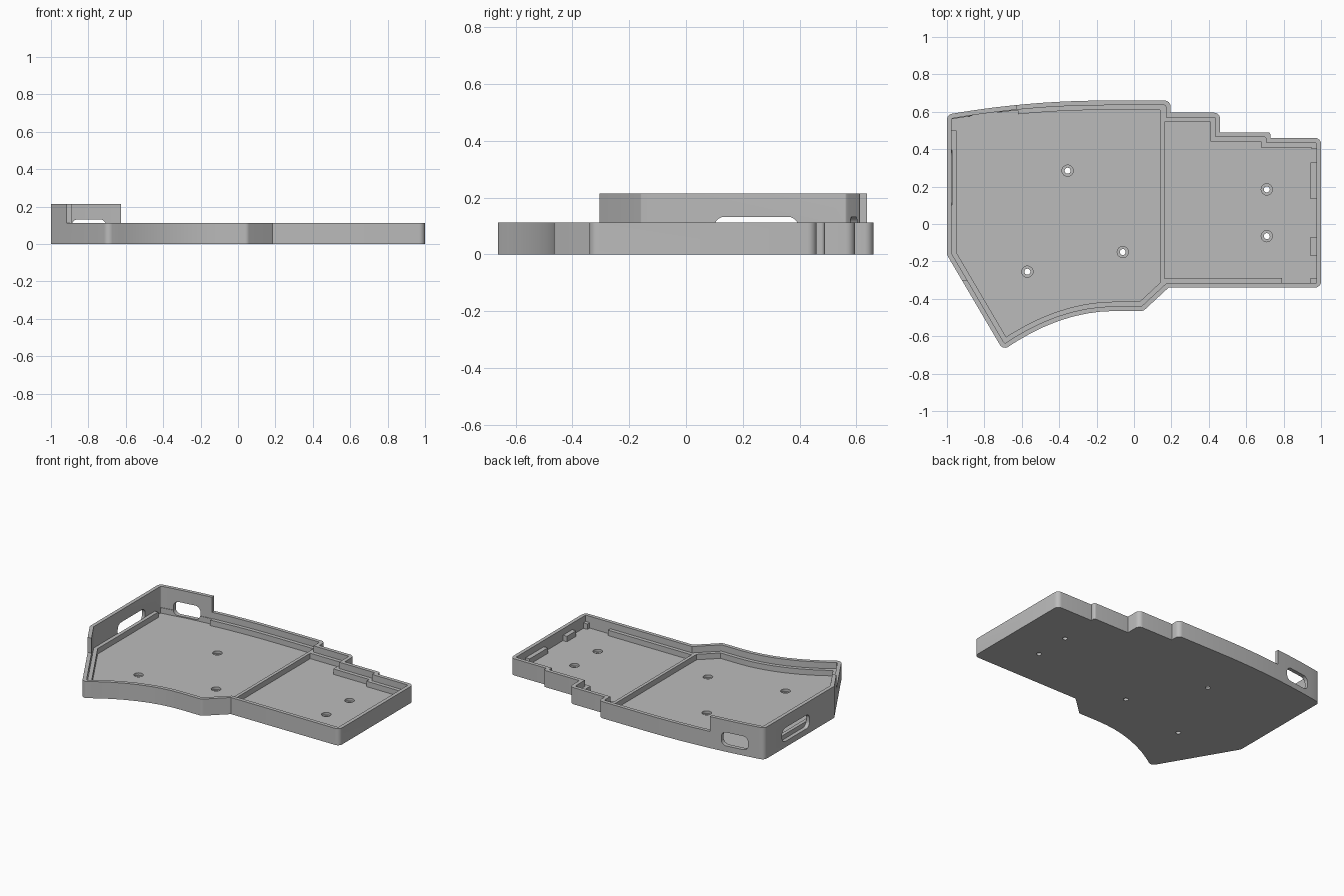
import bpy, bmesh, math
from mathutils import Vector

if "Cube" in bpy.data.objects:
    bpy.data.objects.remove(bpy.data.objects["Cube"], do_unlink=True)

RIM, TALL, FLOOR, LEDGE = 0.113, 0.215, 0.033, 0.07
WALL, SHELF = 0.025, 0.05

grey = bpy.data.materials.new("case grey")
grey.use_nodes = True
grey.diffuse_color = (0.5, 0.5, 0.5, 1)
grey.node_tree.nodes["Principled BSDF"].inputs["Base Color"].default_value = (0.5, 0.5, 0.5, 1)


def rect(a0, a1, b0, b1):
    return [Vector(p) for p in ((a0, b0), (a1, b0), (a1, b1), (a0, b1))]


def inset(pts, d):
    """Mitred inward offset of a counter-clockwise outline."""
    out = []
    for i, p in enumerate(pts):
        u = (p - pts[i - 1]).normalized()
        v = (pts[(i + 1) % len(pts)] - p).normalized()
        n, m = Vector((-u.y, u.x)), Vector((-v.y, v.x))
        out.append(p + (n + m) * d / (1 + n.dot(m)))
    return out


def fillet(pts, r, steps=6):
    """Round the convex corners of an outline."""
    out = []
    for i, p in enumerate(pts):
        a, b = pts[i - 1] - p, pts[(i + 1) % len(pts)] - p
        turn = math.atan2((-a).cross(b), (-a).dot(b))
        if turn < math.radians(20):
            out.append(p)
            continue
        t = min(r * math.tan(turn / 2), 0.47 * a.length, 0.47 * b.length)
        rad = t / math.tan(turn / 2)
        u = -a.normalized()
        start = p - u * t
        centre = start + Vector((-u.y, u.x)) * rad
        for k in range(steps + 1):
            s = turn * k / steps
            w = start - centre
            out.append(centre + Vector((w.x * math.cos(s) - w.y * math.sin(s),
                                        w.x * math.sin(s) + w.y * math.cos(s))))
    return out


def prism(name, pts, c0, c1, place=lambda a, b, c: (a, b, c)):
    bm = bmesh.new()
    low, high = ([bm.verts.new(place(p.x, p.y, c)) for p in pts] for c in (c0, c1))
    bm.faces.new(low[::-1])
    bm.faces.new(high)
    for i in range(len(pts)):
        bm.faces.new((low[i - 1], low[i], high[i], high[i - 1]))
    bmesh.ops.recalc_face_normals(bm, faces=bm.faces)
    mesh = bpy.data.meshes.new(name)
    bm.to_mesh(mesh)
    bm.free()
    mesh.materials.append(grey)
    obj = bpy.data.objects.new(name, mesh)
    bpy.context.collection.objects.link(obj)
    return obj


def cut(body, cutter):
    mod = body.modifiers.new("cut", "BOOLEAN")
    mod.operation, mod.solver, mod.object = "DIFFERENCE", "EXACT", cutter
    cutter.hide_render = True
    with bpy.context.temp_override(object=body, active_object=body):
        bpy.ops.object.modifier_apply(modifier=mod.name)
    bpy.data.objects.remove(cutter, do_unlink=True)


def circle(x, y, r, n=24):
    return [Vector((x + r * math.cos(math.tau * i / n), y + r * math.sin(math.tau * i / n)))
            for i in range(n)]


# Outline: curved front edge, stepped back edge, bowed back left
outline = [Vector((-0.7 + 0.075 * i, -0.465 - 0.21 * (1 - i / 8) ** 2)) for i in range(9)]
outline += [Vector(p) for p in ((0.05, -0.465), (0.185, -0.34), (1, -0.34), (1, 0.46),
                                (0.73, 0.46), (0.73, 0.49), (0.46, 0.49), (0.46, 0.595),
                                (0.195, 0.595), (0.195, 0.66))]
outline += [Vector((-0.15 - 0.085 * i, 0.66 - 0.075 * (i / 10) ** 2)) for i in range(11)]
outline.append(Vector((-1, -0.165)))

# Tray body, lowered everywhere but the tall corner wall
tray = prism("tray_case", fillet(outline, 0.032), 0, TALL)
cut(tray, prism("low_rim_cutter", rect(-0.625, 2, -2, 2), RIM, 1))
cut(tray, prism("low_front_cutter", rect(-2, 2, -2, -0.305), RIM, 1))

# Upper cavity down to the ledge, then the pocket with its divider
cut(tray, prism("upper_cutter", fillet(inset(outline, WALL), 0.008, 3), LEDGE, 1))
pocket = prism("pocket_cutter", inset(outline, SHELF), FLOOR, LEDGE + 0.01)
cut(pocket, prism("divider_gap", rect(0.14, 0.162, -1, 1), 0, 1))
cut(tray, pocket)

# Places where the ledge is left out
cut(tray, prism("right_relief", rect(0.79, 1 - WALL, -0.34 + WALL, 0.4), FLOOR, RIM))
corner = [Vector(p) for p in ((-0.975, 0.5), (-0.62, 0.5), (-0.62, 0.608),
                              (-0.8, 0.589), (-0.975, 0.56))]
cut(tray, prism("corner_relief", corner, FLOOR, RIM))

# Port slots in the tall walls
cut(tray, prism("back_slot", fillet(rect(-0.89, -0.705, 0.04, 0.132), 0.035), 0.53, 0.8,
                lambda a, b, c: (a, c, b)))
cut(tray, prism("side_slot", fillet(rect(0.1, 0.395, 0.04, 0.132), 0.035), -1.1, -0.974,
                lambda a, b, c: (c, a, b)))

# Counterbored screw holes
for x, y in ((-0.355, 0.285), (-0.06, -0.15), (-0.57, -0.255), (0.71, 0.185), (0.71, -0.065)):
    cut(tray, prism("bore", circle(x, y, 0.03), 0.016, 0.06))
    cut(tray, prism("hole", circle(x, y, 0.016), -0.1, 0.06))

# Support tabs on the right-hand wall
for name, y0, y1 in (("back_tab", 0.135, 0.33), ("middle_tab", -0.17, -0.07),
                     ("corner_tab", -0.32, -0.29)):
    prism(name, rect(0.945, 0.98, y0, y1), FLOOR - 0.005, LEDGE)

# Smooth the rounded walls, keep the edges crisp
bpy.ops.object.select_all(action="DESELECT")
tray.select_set(True)
bpy.context.view_layer.objects.active = tray
bpy.ops.object.shade_smooth_by_angle(angle=math.radians(30))
